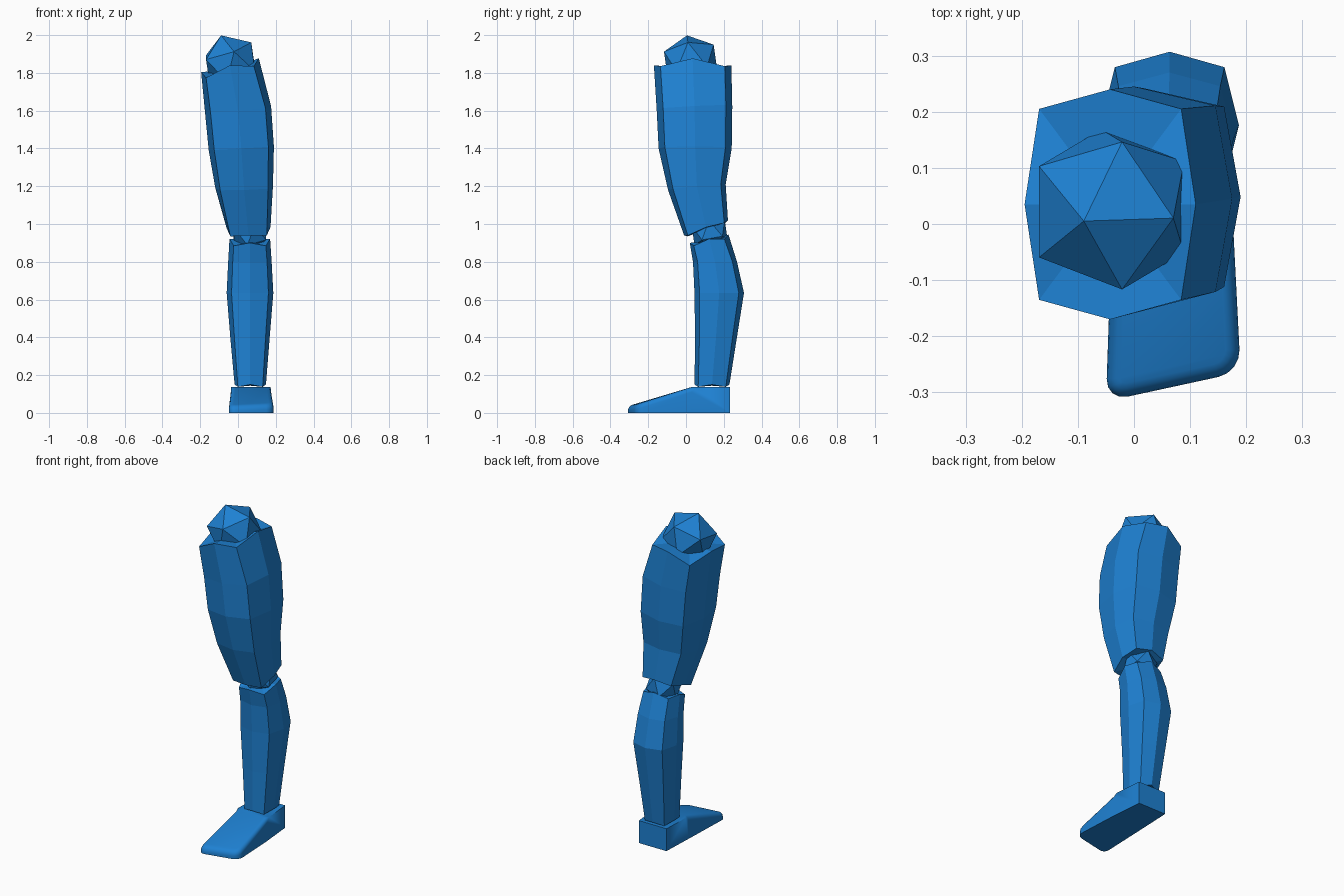
import bpy, bmesh
from mathutils import Vector, Matrix

if "Cube" in bpy.data.objects:
    bpy.data.objects.remove(bpy.data.objects["Cube"])

blue = bpy.data.materials.new("blue")
blue.diffuse_color = (0.013, 0.22, 0.65, 1)
blue.use_nodes = True
blue.node_tree.nodes["Principled BSDF"].inputs["Base Color"].default_value = blue.diffuse_color


def finish(bm, name):
    bmesh.ops.recalc_face_normals(bm, faces=bm.faces)
    me = bpy.data.meshes.new(name)
    bm.to_mesh(me)
    bm.free()
    me.materials.append(blue)
    ob = bpy.data.objects.new(name, me)
    bpy.context.collection.objects.link(ob)
    return ob


def limb(name, rings, corner):
    """Loft of eight-sided rings: x0, x1, y0, y1, z, x tilt, y tilt, corner drop."""
    bm = bmesh.new()
    c = corner
    outline = [(-1, 0), (-c, -c), (0, -1), (c, -c), (1, 0), (c, c), (0, 1), (-c, c)]
    loops = []
    for x0, x1, y0, y1, z, tx, ty, drop in rings:
        hx, hy = (x1 - x0) / 2, (y1 - y0) / 2
        loops.append([bm.verts.new(((x0 + x1) / 2 + u * hx, (y0 + y1) / 2 + v * hy,
                                    z + u * tx + v * ty - (drop if u * v else 0)))
                      for u, v in outline])
    for a, b in zip(loops, loops[1:]):
        for i in range(8):
            j = (i + 1) % 8
            bm.faces.new((a[i], a[j], b[j], b[i]))
    # fan caps
    for loop in (loops[0], loops[-1]):
        mid = bm.verts.new(sum((v.co for v in loop), Vector()) / 8)
        for i in range(8):
            bm.faces.new((loop[i], loop[(i + 1) % 8], mid))
    return finish(bm, name)


def joint(name, centre, radius, axis, side):
    """Icosahedron with one corner along axis and a neighbour towards side."""
    z = Vector(axis).normalized()
    y = z.cross(Vector(side)).normalized()
    x = y.cross(z)
    rot = Matrix((x, y, z)).transposed().to_4x4()
    bm = bmesh.new()
    bmesh.ops.create_icosphere(bm, subdivisions=1, radius=radius,
                               matrix=Matrix.Translation(centre) @ rot)
    return finish(bm, name)


# Thigh, top to bottom
limb("thigh", [
    (-0.195, 0.11, -0.17, 0.24, 1.84, 0.037, 0, 0.035),
    (-0.175, 0.175, -0.155, 0.245, 1.61, 0.015, 0.01, 0),
    (-0.155, 0.19, -0.145, 0.242, 1.40, 0.01, 0, 0),
    (-0.12, 0.185, -0.095, 0.21, 1.195, 0.005, 0.015, 0),
    (-0.06, 0.172, -0.01, 0.222, 0.98, 0.003, 0.04, 0.01),
], 0.83)

# Calf, top to bottom
limb("calf", [
    (-0.045, 0.17, 0.02, 0.225, 0.922, 0, 0.022, 0.02),
    (-0.052, 0.178, 0.037, 0.27, 0.80, 0, 0, 0),
    (-0.06, 0.187, 0.045, 0.307, 0.635, 0, 0, 0),
    (-0.04, 0.167, 0.048, 0.268, 0.39, 0, 0, 0),
    (-0.018, 0.148, 0.045, 0.23, 0.15, 0, 0, 0.012),
], 0.79)

# Ball joints
joint("hip_joint", (-0.04, 0.026, 1.852), 0.156, (-0.05, -0.021, 0.148), (0.11, -0.017, 0.12))
joint("knee_joint", (0.06, 0.125, 0.955), 0.105, (-0.2, -0.2, 1), (1, 0.1, 0))

# Foot: wedge with a ridge below the ankle
bm = bmesh.new()
sections = [(-0.05, -0.316, 0.19, -0.264, 0.034, 0.044),
            (-0.038, 0.03, 0.175, 0.03, 0.137, 0.137),
            (-0.03, 0.232, 0.157, 0.232, 0.137, 0.137)]
rows = [[bm.verts.new(p) for p in ((xl, yl, 0), (xr, yr, 0), (xr, yr, zr), (xl, yl, zl))]
        for xl, yl, xr, yr, zl, zr in sections]
for a, b in zip(rows, rows[1:]):
    for i in range(4):
        j = (i + 1) % 4
        bm.faces.new((a[i], a[j], b[j], b[i]))
bm.faces.new(rows[0])
bm.faces.new(rows[-1])
bmesh.ops.recalc_face_normals(bm, faces=bm.faces)

# Rounded toe corners, then rounded upper rim of the toe
corners = [e for e in bm.edges
           if all(v.co.y < -0.2 for v in e.verts)
           and abs(e.verts[0].co.x - e.verts[1].co.x) < 0.01]
bmesh.ops.bevel(bm, geom=corners, offset=0.04, segments=4, profile=0.5, affect='EDGES')
bm.normal_update()
rim = [e for e in bm.edges
       if len(e.link_faces) == 2
       and min(v.co.z for v in e.verts) > 0.01
       and sum(v.co.y for v in e.verts) / 2 < 0.03
       and max(f.normal.z for f in e.link_faces) > 0.5
       and min(f.normal.z for f in e.link_faces) < 0.4]
bmesh.ops.bevel(bm, geom=rim, offset=0.025, segments=4, profile=0.5,
                affect='EDGES', clamp_overlap=True)
foot = finish(bm, "foot")
bpy.context.view_layer.objects.active = foot
foot.select_set(True)
bpy.ops.object.shade_smooth_by_angle(angle=0.6)
